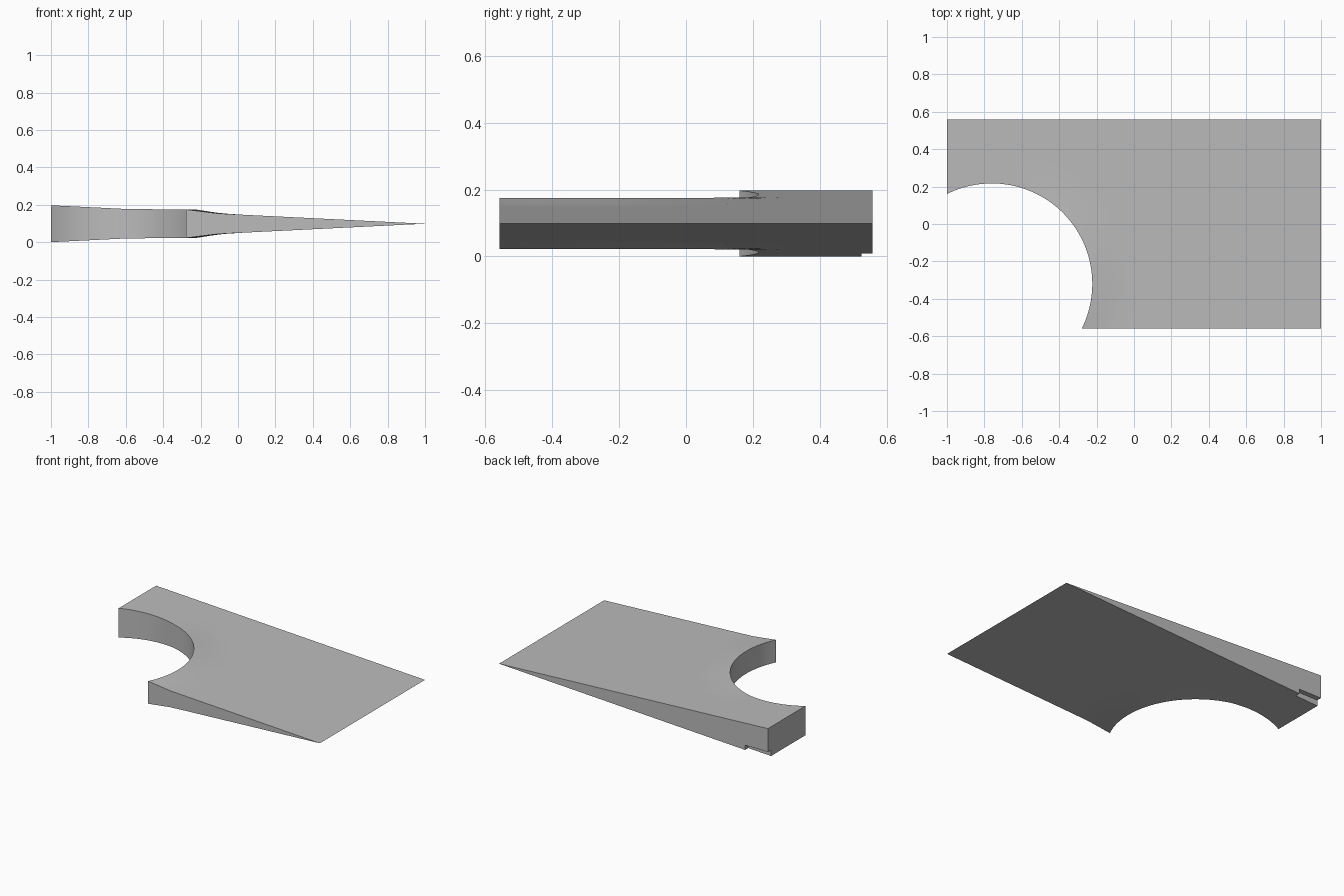
import bpy, bmesh, math

if "Cube" in bpy.data.objects:
    bpy.data.objects.remove(bpy.data.objects["Cube"])

CX, CY, R = -0.76, -0.32, 0.537      # round cut-out
HX, HY, MID = 1.0, 0.558, 0.0985     # half sizes and middle height
RAYS, RINGS = 72, 16

gray = bpy.data.materials.new("light_gray")
gray.use_nodes = True
gray.diffuse_color = (0.5, 0.5, 0.5, 1)
gray.node_tree.nodes["Principled BSDF"].inputs["Base Color"].default_value = (0.5, 0.5, 0.5, 1)


def half_thickness(x, y):
    """Straight taper, thickened by a soft lip around the cut-out."""
    taper = MID * (HX - x) / 2
    lip = max(0, 0.0755 + 0.008 * (-0.225 - x) - taper)
    d = max(0, math.hypot(x - CX, y - CY) - R)
    return taper + lip * max(0, 1 - d / 0.17) ** 1.5


def edge_distance(a):
    """Distance from the cut-out centre to the rectangle along angle a."""
    c, s = math.cos(a), math.sin(a)
    hits = []
    if abs(c) > 1e-6:
        hits.append(((HX if c > 0 else -HX) - CX) / c)
    if abs(s) > 1e-6:
        hits.append(((HY if s > 0 else -HY) - CY) / s)
    return max(R, min(hits))


# Ray angles, snapped to the corners
first = math.asin((-HY - CY) / R)
last = math.acos((-HX - CX) / R)
stops = [first]
for px, py in ((HX, -HY), (HX, HY), (-HX, HY)):
    stops.append(math.atan2(py - CY, px - CX))
stops.append(last)
angles = []
for a, b in zip(stops, stops[1:]):
    n = max(4, round(RAYS * (b - a) / (last - first)))
    angles += [a + (b - a) * i / n for i in range(n)]
angles.append(last)

# Wedge body: top and bottom skins joined by a wall
bm = bmesh.new()
skins = []
for sign in (1, -1):
    grid = []
    for a in angles:
        row, far = [], edge_distance(a)
        for k in range(RINGS + 1):
            r = R + (far - R) * (k / RINGS) ** 1.6
            x, y = CX + r * math.cos(a), CY + r * math.sin(a)
            row.append(bm.verts.new((x, y, MID + sign * half_thickness(x, y))))
        grid.append(row)
    for p, q in zip(grid, grid[1:]):
        for k in range(RINGS):
            bm.faces.new((p[k], p[k + 1], q[k + 1], q[k]))
    skins.append(grid)


def outline(g):
    return ([row[0] for row in g] + g[-1][1:]
            + [row[-1] for row in reversed(g[:-1])] + g[0][-2:0:-1])


top, low = outline(skins[0]), outline(skins[1])
for i in range(len(top)):
    bm.faces.new((top[i - 1], top[i], low[i], low[i - 1]))
bmesh.ops.remove_doubles(bm, verts=bm.verts, dist=0.0002)
bmesh.ops.dissolve_degenerate(bm, dist=0.0001, edges=bm.edges)
bmesh.ops.recalc_face_normals(bm, faces=bm.faces)
mesh = bpy.data.meshes.new("wedge_body")
bm.to_mesh(mesh)
bm.free()
mesh.materials.append(gray)
body = bpy.data.objects.new("wedge_body", mesh)
bpy.context.collection.objects.link(body)

# Small step cut in the lower back corner
bpy.ops.mesh.primitive_cube_add(size=1, location=(-0.93, 0.57, 0))
cutter = bpy.context.object
cutter.name = "corner_notch_cutter"
cutter.scale = (0.2, 0.09, 0.08)
cutter.hide_render = True
cutter.hide_set(True)
cutter.data.materials.append(gray)
cut = body.modifiers.new("corner_notch", 'BOOLEAN')
cut.operation, cut.solver, cut.object = 'DIFFERENCE', 'EXACT', cutter

bpy.ops.object.select_all(action='DESELECT')
body.select_set(True)
bpy.context.view_layer.objects.active = body
bpy.ops.object.modifier_apply(modifier=cut.name)
bpy.data.objects.remove(cutter)
bpy.ops.object.shade_smooth_by_angle(angle=math.radians(25))
